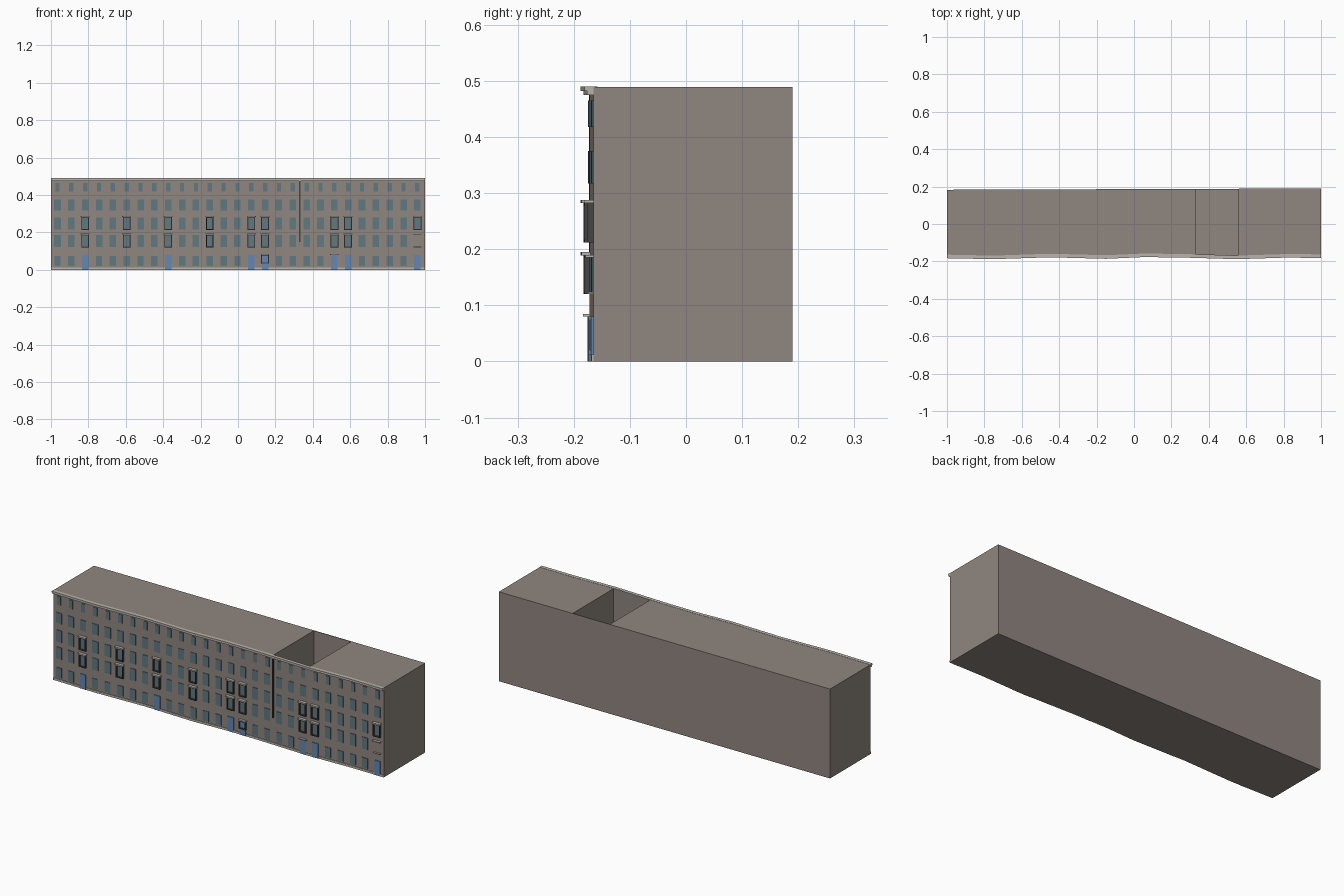
import bpy, bmesh

cube = bpy.data.objects.get("Cube")
if cube:
    bpy.data.objects.remove(cube, do_unlink=True)


def material(name, rgb):
    m = bpy.data.materials.new(name)
    m.use_nodes = True
    m.diffuse_color = (*rgb, 1)
    bsdf = m.node_tree.nodes["Principled BSDF"]
    bsdf.inputs["Base Color"].default_value = (*rgb, 1)
    bsdf.inputs["Roughness"].default_value = 0.9
    return m


WALL = material("taupe wall", (0.28, 0.24, 0.215))
STONE = material("pale stone", (0.48, 0.45, 0.41))
GLASS = material("blue grey glass", (0.12, 0.19, 0.22))
DOOR = material("blue door", (0.13, 0.24, 0.44))
TRIM = material("dark trim", (0.06, 0.06, 0.06))

# Gently wavy street front as (x, y) points
FRONT = [(-1, -.167), (-.75, -.172), (-.45, -.162), (-.15, -.17), (.05, -.161),
         (.25, -.163), (.55, -.172), (.8, -.164), (1, -.165)]
HEIGHT = 0.489
PIT = (0.33, 0.555)


def front(x):
    for (xa, ya), (xb, yb) in zip(FRONT, FRONT[1:]):
        if x <= xb:
            return ya + (yb - ya) * (x - xa) / (xb - xa)
    return FRONT[-1][1]


def back(x):
    return 0.1865 + 0.0035 * x


def front_line(xa, xb, shift=0):
    xs = [xa] + [p[0] for p in FRONT if xa < p[0] < xb] + [xb]
    return [(x, front(x) + shift) for x in xs]


def prism(bm, outline, z0, z1):
    """Extrude a counter-clockwise ground outline between two heights."""
    low = [bm.verts.new((x, y, z0)) for x, y in outline]
    high = [bm.verts.new((x, y, z1)) for x, y in outline]
    bm.faces.new(low[::-1])
    bm.faces.new(high)
    for i in range(len(low)):
        j = (i + 1) % len(low)
        bm.faces.new((low[i], low[j], high[j], high[i]))


def finish(bm, name, mat):
    bmesh.ops.recalc_face_normals(bm, faces=bm.faces)
    mesh = bpy.data.meshes.new(name)
    bm.to_mesh(mesh)
    bm.free()
    mesh.materials.append(mat)
    bpy.context.collection.objects.link(bpy.data.objects.new(name, mesh))


def panel(bm, x, width, z0, z1, depth):
    """Box standing proud of the street front, following its slope."""
    xa, xb = x - width / 2, x + width / 2
    prism(bm, [(xa, front(xa) - depth), (xb, front(xb) - depth),
               (xb, front(xb) + .002), (xa, front(xa) + .002)], z0, z1)


def strip(name, mat, layers):
    """Full-length band on the front: layers of (z0, z1, depth)."""
    bm = bmesh.new()
    for z0, z1, depth in layers:
        prism(bm, front_line(-1, 1, -depth) + front_line(-1, 1, .003)[::-1], z0, z1)
    finish(bm, name, mat)


# Main body: two solid blocks joined by an open light well
for name, xa, xb in (("long_block", -1, PIT[0]), ("end_block", PIT[1], 1)):
    bm = bmesh.new()
    prism(bm, front_line(xa, xb) + [(xb, back(xb)), (xa, back(xa))], 0, HEIGHT)
    finish(bm, name, WALL)

bm = bmesh.new()
xa, xb = PIT
prism(bm, front_line(xa, xb) + front_line(xa, xb, .004)[::-1], 0, HEIGHT)
prism(bm, [(xa, back(xa) - .004), (xb, back(xb) - .004),
           (xb, back(xb)), (xa, back(xa))], 0, HEIGHT)
prism(bm, front_line(xa, xb, .004) + [(xb, back(xb) - .004), (xa, back(xa) - .004)], 0, .004)
finish(bm, "light_well", WALL)

# Cornice and plinth
strip("cornice", STONE, [(.475, .482, .011), (.482, .49, .016)])
strip("plinth", STONE, [(0, .012, .003)])

# Window grid
COLUMNS = [-.965 + i * .074 for i in range(27)]
ROWS = [(.02, .075, .034), (.123, .187, .035), (.215, .28, .035),
        (.317, .375, .035), (.418, .465, .023)]
DOORS = {2, 8, 14, 15, 20, 21, 26}
FRAMED = {2, 5, 8, 11, 14, 15, 20, 21, 26}
LAST = 26

windows, doors, frames, hoods = (bmesh.new() for _ in range(4))


def surround(x, z0, z1):
    for side in (-1, 1):
        panel(frames, x + side * .0185, .005, z0, z1, .011)
    for z in (z0, z1 - .005):
        panel(frames, x, .032, z, z + .005, .011)


for i, x in enumerate(COLUMNS):
    for row, (z0, z1, width) in enumerate(ROWS):
        if row == 0 and i in DOORS:
            panel(doors, x, .036, 0, .08, .004)
            continue
        if row == 1 and i == LAST:
            # Blind opening with only a hood and sill
            panel(hoods, x, .046, .185, .19, .014)
            panel(hoods, x, .042, .12, .124, .01)
            continue
        panel(windows, x, width, z0, z1, .003)
        if row in (1, 2) and i in FRAMED:
            surround(x, z0 - .003, z1 + .002)
            panel(hoods, x, .048, z1 + .002, z1 + .008, .016)

# Hooded doorways
surround(COLUMNS[15], .035, .08)
for i in (15, 20):
    panel(hoods, COLUMNS[i], .044, .08, .085, .012)

finish(windows, "windows", GLASS)
finish(doors, "doors", DOOR)
finish(frames, "window_frames", TRIM)
finish(hoods, "window_hoods", STONE)

# Rainwater pipe
bm = bmesh.new()
panel(bm, PIT[0], .006, .148, .476, .007)
finish(bm, "drain_pipe", TRIM)
